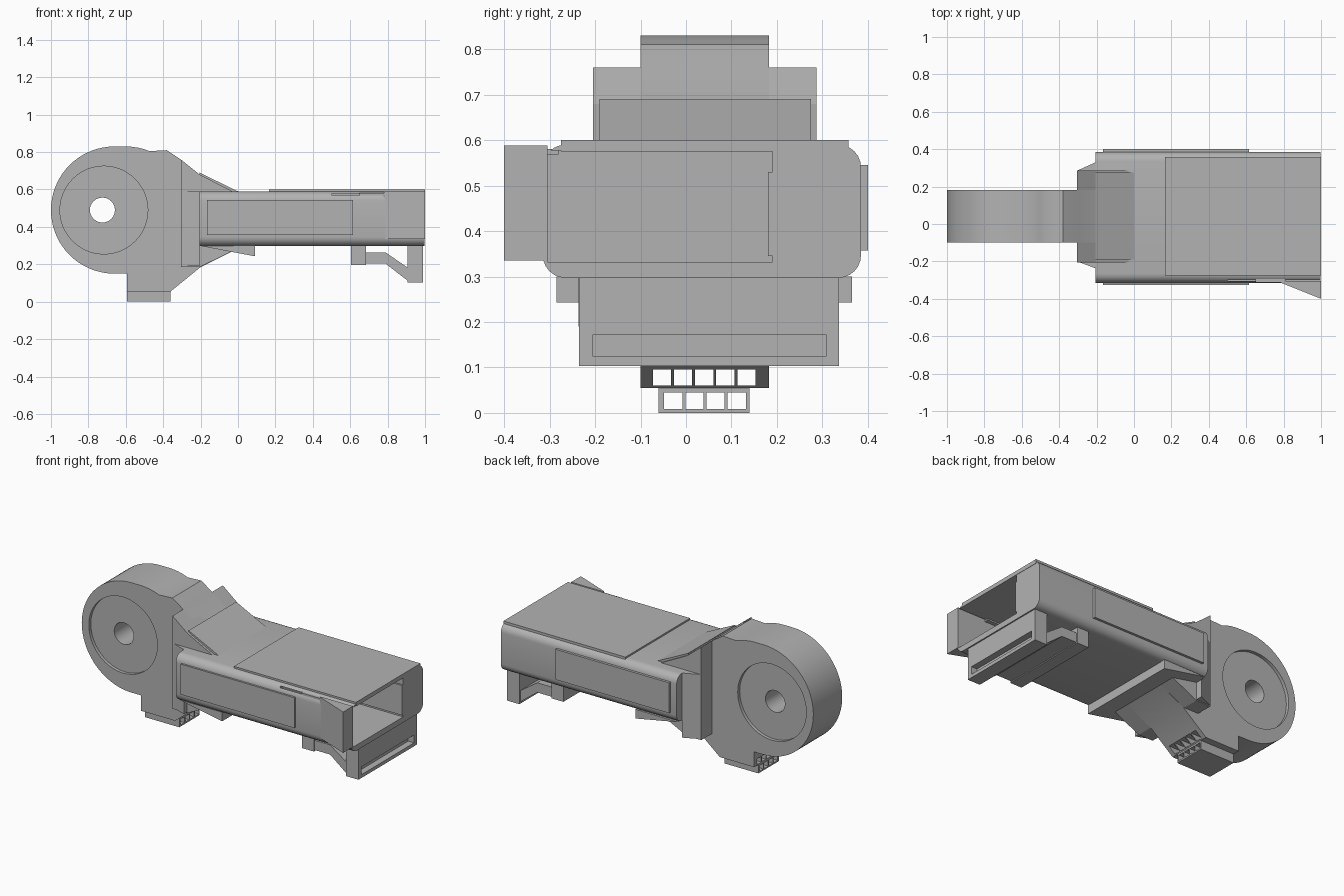
import bpy, bmesh, math
from mathutils import Vector

if "Cube" in bpy.data.objects:
    bpy.data.objects.remove(bpy.data.objects["Cube"], do_unlink=True)

grey = bpy.data.materials.new("mid_grey")
grey.use_nodes = True
grey.diffuse_color = (0.45, 0.45, 0.45, 1)
grey.node_tree.nodes["Principled BSDF"].inputs["Base Color"].default_value = (0.45, 0.45, 0.45, 1)


def prism(name, points, axis, lo, hi):
    """Extrude a flat outline along an axis; the outline uses the other two axes in order."""
    bm = bmesh.new()

    def place(p, t):
        c = list(p)
        c.insert("xyz".index(axis), t)
        return bm.verts.new(c)

    face = bm.faces.new([place(p, lo) for p in points])
    shift = Vector([hi - lo if a == axis else 0 for a in "xyz"])
    ext = bmesh.ops.extrude_face_region(bm, geom=[face])
    bmesh.ops.translate(bm, vec=shift, verts=[v for v in ext["geom"] if isinstance(v, bmesh.types.BMVert)])
    bmesh.ops.recalc_face_normals(bm, faces=bm.faces)
    mesh = bpy.data.meshes.new(name)
    bm.to_mesh(mesh)
    bm.free()
    mesh.materials.append(grey)
    obj = bpy.data.objects.new(name, mesh)
    bpy.context.collection.objects.link(obj)
    return obj


def box(name, x, y, z):
    return prism(name, [(x[0], y[0]), (x[1], y[0]), (x[1], y[1]), (x[0], y[1])], "z", *z)


def arc(cx, cy, r, start, end, n):
    steps = [math.radians(start + (end - start) * i / n) for i in range(n + 1)]
    return [(cx + r * math.cos(a), cy + r * math.sin(a)) for a in steps]


def cut(target, cutter):
    cutter.hide_render = True
    mod = target.modifiers.new("cut", "BOOLEAN")
    mod.operation, mod.solver, mod.object = "DIFFERENCE", "EXACT", cutter
    bpy.context.view_layer.objects.active = target
    bpy.ops.object.modifier_apply(modifier=mod.name)
    bpy.data.objects.remove(cutter, do_unlink=True)


def smooth(obj):
    bpy.ops.object.select_all(action="DESELECT")
    obj.select_set(True)
    bpy.context.view_layer.objects.active = obj
    bpy.ops.object.shade_smooth_by_angle(angle=math.radians(25))


# Round drum with its angled neck
outline = arc(-0.60, 0.49, 0.34, 68, 90, 4) + arc(-0.66, 0.49, 0.34, 90, 270, 36)
outline += [(-0.594, 0.15), (-0.594, 0.055), (-0.36, 0.055), (-0.20, 0.185), (-0.03, 0.27),
            (-0.03, 0.59), (-0.205, 0.68), (-0.305, 0.76), (-0.38, 0.81)]
drum = prism("drum_and_neck", outline, "y", -0.10, 0.183)
for y0, y1 in ((-0.2, -0.08), (0.163, 0.3)):
    cut(drum, prism("recess_cutter", arc(-0.717, 0.49, 0.235, 0, 352.5, 47), "y", y0, y1))
cut(drum, prism("bore_cutter", arc(-0.725, 0.49, 0.067, 0, 345, 23), "y", -0.3, 0.4))

# Connector tab with two rows of square sockets
tab = box("connector_tab", (-0.594, -0.36), (-0.06, 0.14), (0, 0.055))
for target, count, start, z in ((drum, 5, -0.073, (0.06, 0.095)), (tab, 4, -0.048, (0.009, 0.045))):
    for i in range(count):
        y = start + 0.0465 * i
        cut(target, box("socket_cutter", (-0.8, -0.2), (y, y + 0.04), z))
smooth(drum)

# Wide collar behind the housing, sloped above and below
prism("collar", [(-0.305, 0.185), (-0.205, 0.185), (-0.03, 0.27), (-0.03, 0.59),
                 (-0.205, 0.68), (-0.305, 0.76)], "y", -0.205, 0.287)
prism("collar_flare", [(-0.305, -0.2), (-0.205, -0.237), (-0.205, 0.33), (-0.305, 0.285)],
      "z", 0.19, 0.59)
prism("collar_slope_plate", [(-0.205, 0.68), (-0.205, 0.69), (0.0, 0.59), (-0.03, 0.58)],
      "y", -0.19, 0.275)

# Rounded rectangular housing, open at one end
r = 0.05
section = []
for cy, cz, a in ((0.335, 0.54, 0), (-0.265, 0.54, 90), (-0.265, 0.347, 180), (0.335, 0.347, 270)):
    section += arc(cy, cz, r, a, a + 90, 6)
housing = prism("housing", section, "x", -0.205, 0.998)
cut(housing, box("opening_cutter", (0.5, 1.2), (-0.305, 0.19), (0.332, 0.577)))
smooth(housing)
box("top_plate", (0.165, 1.0), (-0.275, 0.357), (0.575, 0.6))
box("inner_rib", (0.6, 0.998), (0.18, 0.2), (0.345, 0.53))

# Side panels and small latch
for name, y in (("left_panel", (0.38, 0.4)), ("right_panel", (-0.326, -0.31))):
    box(name, (-0.165, 0.615), y, (0.357, 0.545))
box("latch", (0.65, 0.81), (-0.312, -0.28), (0.568, 0.58))

# Flared wing beside the opening
prism("flared_wing", [(0.78, -0.312), (1.0, -0.4), (1.0, -0.305), (0.78, -0.305)], "z", 0.335, 0.588)

# Shallow wedge under the housing
prism("under_wedge", [(-0.2, 0.298), (0.09, 0.243), (0.09, 0.3)], "y", -0.285, 0.365)

# Lower bracket with slotted end plate
box("bracket_mount", (0.605, 0.685), (-0.237, 0.335), (0.197, 0.3))
prism("bracket_arm", [(0.685, 0.203), (0.79, 0.203), (0.91, 0.11), (0.91, 0.18), (0.79, 0.263),
                      (0.685, 0.263)], "y", -0.228, 0.328)
plate = box("bracket_end_plate", (0.905, 0.99), (-0.235, 0.337), (0.103, 0.3))
cut(plate, box("slot_cutter", (0.95, 1.1), (-0.205, 0.308), (0.124, 0.172)))
